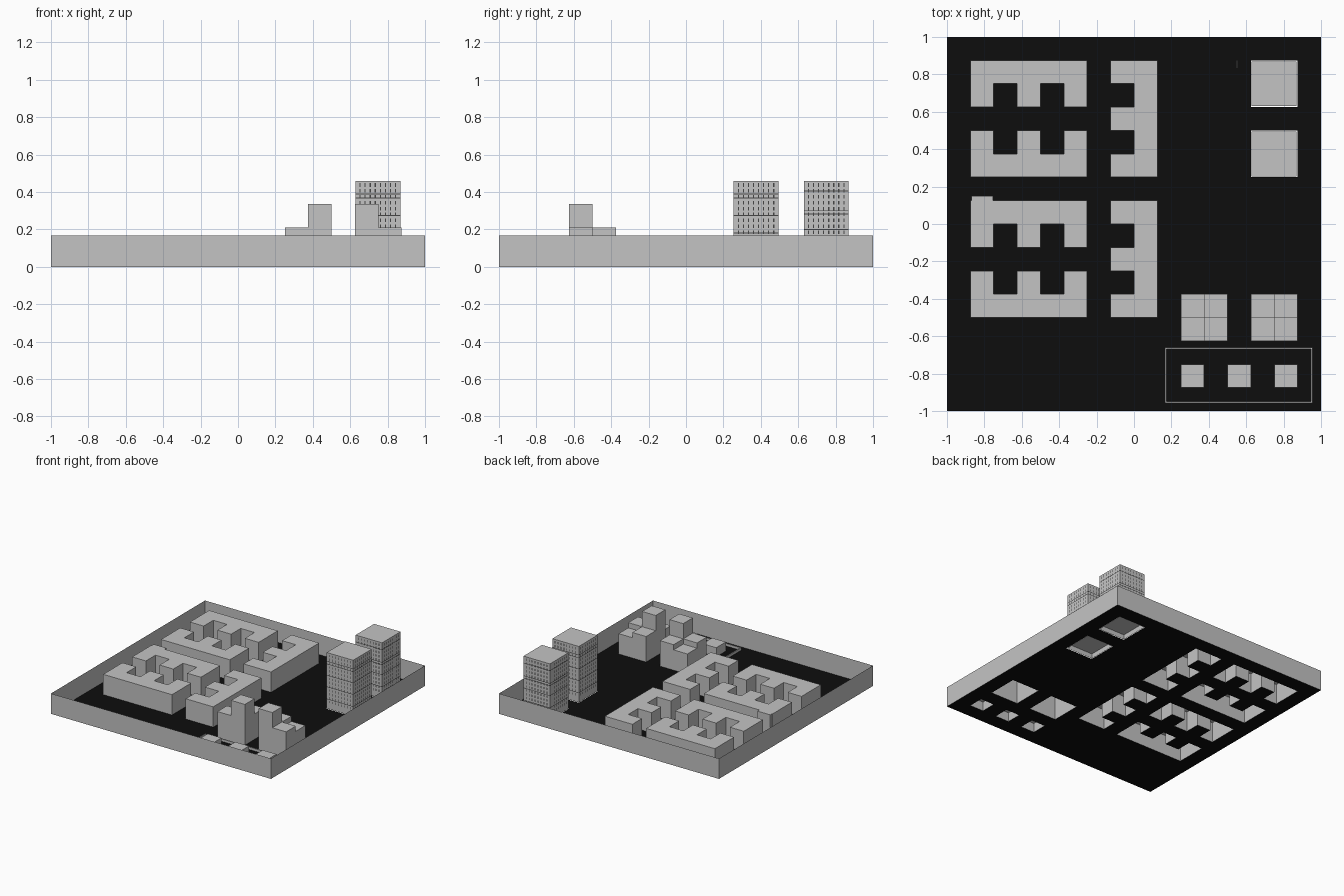
import bpy, bmesh, math
from mathutils import Vector, Matrix

if "Cube" in bpy.data.objects:
    bpy.data.objects.remove(bpy.data.objects["Cube"])

U = 0.125          # planning grid module, 16 x 16 cells over the site
WALL = 0.167       # height of the border wall and the low blocks


def material(name, rgb):
    m = bpy.data.materials.new(name)
    m.diffuse_color = (*rgb, 1)
    m.use_nodes = True
    m.node_tree.nodes["Principled BSDF"].inputs["Base Color"].default_value = m.diffuse_color
    return m


GREY = material("light_grey", (0.55, 0.55, 0.55))
BLACK = material("black", (0.004, 0.004, 0.004))
DARK = material("window_grey", (0.06, 0.06, 0.06))


def finish(name, bm, mat):
    bmesh.ops.remove_doubles(bm, verts=bm.verts, dist=1e-5)
    me = bpy.data.meshes.new(name)
    bm.to_mesh(me)
    bm.free()
    me.materials.append(mat)
    ob = bpy.data.objects.new(name, me)
    bpy.context.collection.objects.link(ob)
    return ob


def quad(bm, *pts):
    bm.faces.new([bm.verts.new(p) for p in pts])


def shell(bm, x0, x1, y0, y1, z0, z1, sides="SENW", top=True):
    """Bottomless box; sides lists the walls to build."""
    c = [(x0, y0), (x1, y0), (x1, y1), (x0, y1)]
    for i, s in enumerate("SENW"):
        if s in sides:
            a, b = c[i], c[(i + 1) % 4]
            quad(bm, (*a, z0), (*b, z0), (*b, z1), (*a, z1))
    if top:
        quad(bm, *[(*p, z1) for p in c])


occupied = set()


def building(name, heights):
    """Hollow building from a {cell: height} map, walls only where it steps down."""
    bm = bmesh.new()
    for (i, j), h in heights.items():
        x, y = i * U, j * U
        for s, n in (("S", (i, j - 1)), ("E", (i + 1, j)), ("N", (i, j + 1)), ("W", (i - 1, j))):
            low = heights.get(n, 0)
            if low < h:
                shell(bm, x, x + U, y, y + U, low, h, s, False)
        quad(bm, (x, y, h), (x + U, y, h), (x + U, y + U, h), (x, y + U, h))
    occupied.update(heights)
    return finish(name, bm, GREY)


# comb-shaped blocks: a five-cell spine with three teeth
def comb(name, i0, j0, spine, tooth, along_x):
    cells = [(k, spine) for k in range(5)] + [(k, tooth) for k in (0, 2, 4)]
    building(name, {((i0 + a, j0 + b) if along_x else (i0 + b, j0 + a)): WALL
                    for a, b in cells})


for n, j in enumerate((2, -4)):
    comb(f"lower_comb_block_{n}", -7, j, 0, 1, True)
    comb(f"upper_comb_block_{n}", -7, j + 3, 1, 0, True)
    comb(f"side_comb_block_{n}", -1, j, 1, 0, False)

# small annex against one comb block
bm = bmesh.new()
shell(bm, -0.87, -0.755, 0.125, 0.15, 0, WALL, "ENW")
finish("annex", bm, GREY)

# stepped houses, mirrored about the street between them
for name, inner, outer in (("stepped_house_left", 3, 2), ("stepped_house_right", 5, 6)):
    building(name, {(inner, -5): 0.335, (outer, -5): 0.21,
                    (inner, -4): 0.21, (outer, -4): WALL})

# three small huts with a thin fence around them
for i in (2, 4, 6):
    building(f"hut_{i // 2}", {(i, -7): 0.075})

bm = bmesh.new()
fx0, fx1, fy0, fy1, t = 0.165, 0.955, -0.957, -0.66, 0.008
for r in ((fx0, fx1, fy0, fy0 + t), (fx0, fx1, fy1 - t, fy1),
          (fx0, fx0 + t, fy0, fy1), (fx1 - t, fx1, fy0, fy1)):
    shell(bm, *r, 0, 0.02)
finish("fence", bm, GREY)

# towers with rows of slit windows and dark floor bands
R = 0.12


def tower(name, cy, bands):
    cx = 0.748
    bm = bmesh.new()
    shell(bm, cx - R, cx + R, cy - R, cy + R, 0, 0.46)
    z = 0.04
    quad(bm, (cx - R, cy - R, z), (cx - R, cy + R, z), (cx + R, cy + R, z), (cx + R, cy - R, z))
    finish(name, bm, GREY)
    bm = bmesh.new()
    d = -R - 0.0015

    def plate(x0, x1, z0, z1):
        for k in range(4):
            rot = Matrix.Rotation(k * math.pi / 2, 3, 'Z')
            pts = [rot @ Vector(p) + Vector((cx, cy, 0)) for p in
                   ((x0, d, z0), (x1, d, z0), (x1, d, z1), (x0, d, z1))]
            quad(bm, *pts)

    for row in range(13):
        z0 = 0.05 + row * 0.0315
        for col in range(8):
            x = -0.095 + col * 0.027
            plate(x - 0.003, x + 0.003, z0, z0 + 0.019)
    for z in bands:
        plate(-R, R, z - 0.0025, z + 0.0025)
    finish(name + "_windows", bm, DARK)
    occupied.update((i, round(cy / U - 1) + j) for i in (5, 6) for j in (0, 1))


tower("front_tower", 0.375, (0.08, 0.18, 0.275, 0.367, 0.39))
tower("back_tower", 0.75, (0.1, 0.2, 0.282, 0.3, 0.405))

# tiny post near the back tower
bm = bmesh.new()
shell(bm, 0.548, 0.553, 0.835, 0.875, 0, 0.01)
finish("small_post", bm, GREY)

# black ground sheet, open beneath every building
bm = bmesh.new()
for i in range(-8, 8):
    for j in range(-8, 8):
        if (i, j) not in occupied:
            x, y = i * U, j * U
            quad(bm, (x, y, 0), (x + U, y, 0), (x + U, y + U, 0), (x, y + U, 0))
finish("ground_sheet", bm, BLACK)

# thin border wall around the site
bm = bmesh.new()
shell(bm, -1, 1, -1, 1, 0, WALL, top=False)
finish("border_wall", bm, GREY)
